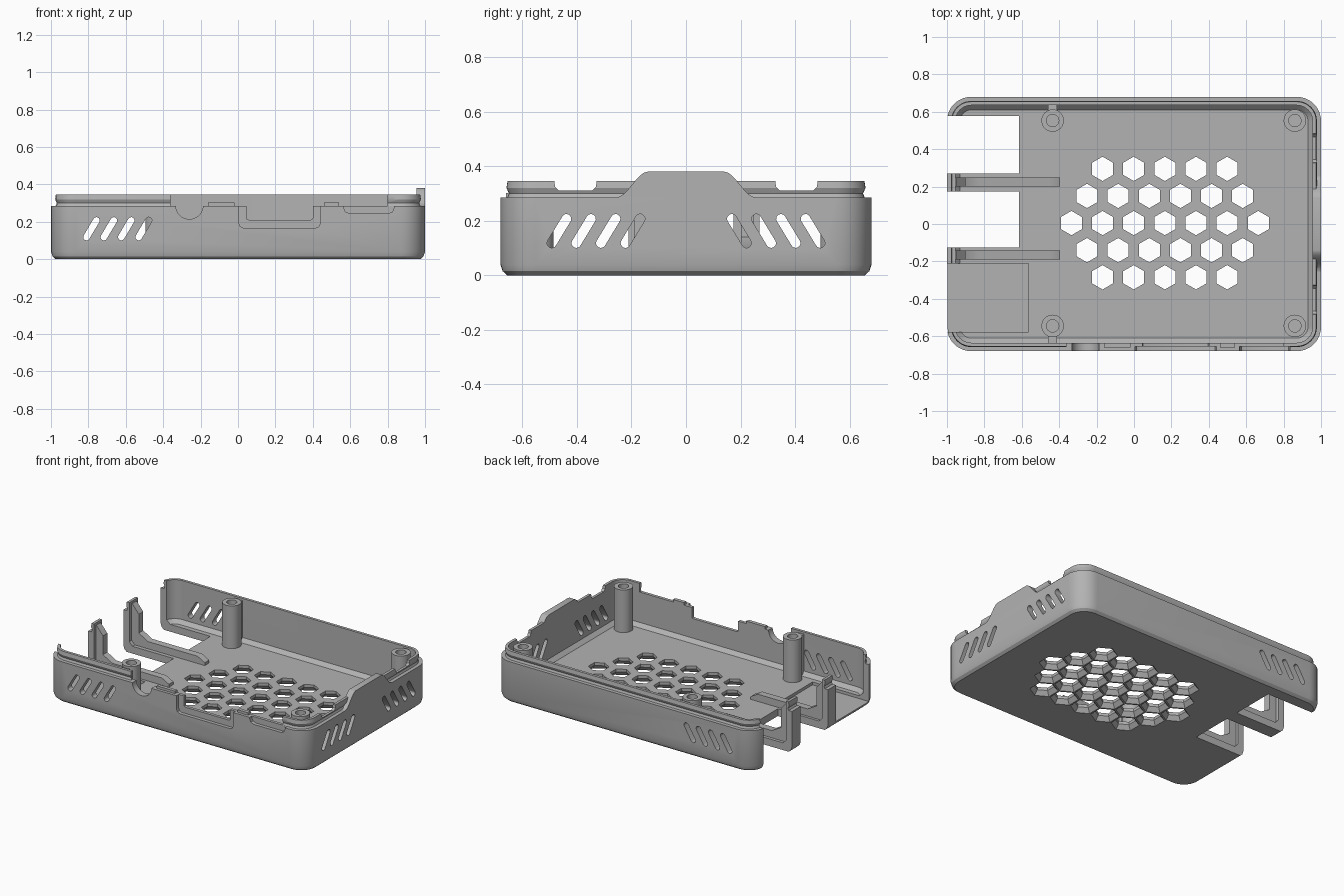
import bpy, bmesh, math
from mathutils import Vector

old = bpy.data.objects.get("Cube")
if old:
    bpy.data.objects.remove(old, do_unlink=True)

grey = bpy.data.materials.new("plain grey plastic")
grey.use_nodes = True
COLOUR = (0.45, 0.45, 0.45, 1)
grey.diffuse_color = COLOUR
grey.node_tree.nodes["Principled BSDF"].inputs["Base Color"].default_value = COLOUR


def loft(bm, loops):
    """Skin a stack of equal-length loops and cap both ends."""
    rings = [[bm.verts.new(p) for p in loop] for loop in loops]
    n = len(rings[0])
    faces = [bm.faces.new(rings[0]), bm.faces.new(rings[-1])]
    for a, b in zip(rings, rings[1:]):
        for i in range(n):
            j = (i + 1) % n
            faces.append(bm.faces.new((a[i], a[j], b[j], b[i])))
    bmesh.ops.recalc_face_normals(bm, faces=faces)


def prism(bm, pts, axis, start, end):
    """Extrude a 2D profile along the named axis."""
    place = {"x": lambda u, v, t: (t, u, v),
             "y": lambda u, v, t: (u, t, v),
             "z": lambda u, v, t: (u, v, t)}[axis]
    loft(bm, [[place(u, v, t) for u, v in pts] for t in (start, end)])


def box(bm, x0, x1, y0, y1, z0, z1):
    prism(bm, [(x0, y0), (x1, y0), (x1, y1), (x0, y1)], "z", z0, z1)


def circle(cx, cy, r, n, turn=0.0):
    return [(cx + r * math.cos(turn + math.tau * i / n),
             cy + r * math.sin(turn + math.tau * i / n)) for i in range(n)]


def at_height(pts, z):
    return [(x, y, z) for x, y in pts]


def rounded_rect(inset, hx=1.0, hy=0.68, radius=0.13, seg=10):
    r = radius - inset
    pts = []
    for q, (sx, sy) in enumerate([(1, 1), (-1, 1), (-1, -1), (1, -1)]):
        for i in range(seg + 1):
            a = math.pi / 2 * (q + i / seg)
            pts.append((sx * (hx - radius) + r * math.cos(a),
                        sy * (hy - radius) + r * math.sin(a)))
    return pts


def slot(lo, hi, r=0.0175, n=8):
    """Slanted slot with round ends."""
    a, b = Vector(lo), Vector(hi)
    base = math.atan2(b.y - a.y, b.x - a.x)
    pts = []
    for c, off in ((b, -math.pi / 2), (a, math.pi / 2)):
        for i in range(n + 1):
            t = base + off + math.pi * i / n
            pts.append((c.x + r * math.cos(t), c.y + r * math.sin(t)))
    return pts


def make(name, bm):
    mesh = bpy.data.meshes.new(name)
    bm.to_mesh(mesh)
    bm.free()
    obj = bpy.data.objects.new(name, mesh)
    bpy.context.collection.objects.link(obj)
    mesh.materials.append(grey)
    return obj


def cut(obj, bm):
    """Subtract the cutter mesh, bake the result and drop the cutter."""
    cutter = make("cutter", bm)
    cutter.hide_render = True
    mod = obj.modifiers.new("cut", "BOOLEAN")
    mod.operation, mod.solver, mod.object = "DIFFERENCE", "EXACT", cutter
    bpy.context.view_layer.update()
    deps = bpy.context.evaluated_depsgraph_get()
    baked = bpy.data.meshes.new_from_object(obj.evaluated_get(deps))
    obj.modifiers.clear()
    obj.data = baked
    bpy.data.objects.remove(cutter, do_unlink=True)


# Tray: outside, shelf, snap lip, inside wall and floor in one skin
WALL = [(0.025, 0), (0.008, 0.015), (0, 0.04), (0, 0.285), (0.025, 0.285),
        (0.031, 0.3), (0.022, 0.32), (0.026, 0.345), (0.045, 0.345),
        (0.045, 0.075), (0.07, 0.05)]
bm = bmesh.new()
loft(bm, [at_height(rounded_rect(d), z) for d, z in WALL])
tray = make("tray", bm)

# Vent slots in the long walls and the closed end
bm = bmesh.new()
for i in range(4):
    x = -0.81 + 0.093 * i
    for side in (-1, 1):
        prism(bm, slot((x, 0.118), (x + 0.053, 0.207)), "y", side * 0.6, side * 0.72)
        y = -0.492 + 0.09 * i
        prism(bm, slot((-side * y, 0.118), (-side * (y + 0.054), 0.207)), "x", 0.9, 1.05)

# Honeycomb floor vents, flared underneath
for row in range(-2, 3):
    count = 7 - abs(row)
    for i in range(count):
        x = 0.165 + (i - (count - 1) / 2) * 0.1665
        loft(bm, [at_height(circle(x, 0.005 + row * 0.145, r, 6, math.pi / 2), z)
                  for r, z in ((0.0933, -0.004), (0.065, 0.03), (0.065, 0.1))])

# Port openings in the open end
box(bm, -1.1, -0.615, 0.27, 0.577, -0.1, 0.5)
box(bm, -1.1, -0.615, -0.125, 0.175, -0.1, 0.5)
box(bm, -1.1, -0.565, -0.577, -0.21, 0.03, 0.5)

# Lip gaps along the front and the closed end
box(bm, -0.36, 0.8, -0.75, -0.6, 0.285, 0.5)
for s in (-1, 1):
    gap = [(0.485, 0.36), (0.48, 0.325), (0.465, 0.31),
           (0.345, 0.31), (0.33, 0.325), (0.325, 0.36)]
    prism(bm, [(s * y, z) for y, z in gap], "x", 0.9, 1.05)
cut(tray, bm)


def notch(x0, x1, z, c):
    """U-shaped notch with softened lower corners."""
    return [(x0, 0.4), (x0, z + c), (x0 + c * 0.3, z + c * 0.3), (x0 + c, z),
            (x1 - c, z), (x1 - c * 0.3, z + c * 0.3), (x1, z + c), (x1, 0.4)]


# Round jack notch and shallow plug recesses, then the through notches
bm = bmesh.new()
prism(bm, circle(-0.26, 0.287, 0.073, 32), "y", -0.75, -0.6)
prism(bm, notch(0.005, 0.44, 0.167, 0.025), "y", -0.75, -0.656)
prism(bm, notch(0.565, 0.835, 0.245, 0.03), "y", -0.75, -0.656)
cut(tray, bm)
bm = bmesh.new()
prism(bm, notch(0.045, 0.4, 0.21, 0.012), "y", -0.75, -0.6)
cut(tray, bm)

# Raised tab on the closed end, with S-curved shoulders
half = []
for i in range(9):
    t = i / 8
    half.append((0.255 - 0.115 * t, 0.285 + 0.095 * t * t * (3 - 2 * t)))
bm = bmesh.new()
prism(bm, half + [(-y, z) for y, z in reversed(half)], "x", 0.955, 1.0)
make("end_tab", bm)

# Small locating nubs on the front wall
for name, x0, x1 in (("left_nub", 0.46, 0.54), ("right_nub", -0.16, -0.02)):
    bm = bmesh.new()
    box(bm, x0, x1, -0.66, -0.635, 0.28, 0.302)
    make(name, bm)

# Hollow screw posts, the inner pair braced to the walls
for end, x in (("inner", -0.435), ("outer", 0.86)):
    for side, y in (("front", -0.545), ("back", 0.553)):
        bm = bmesh.new()
        loft(bm, [at_height(circle(x, y, r, 32), z) for r, z in
                  ((0.06, 0.03), (0.06, 0.345), (0.033, 0.345), (0.033, 0.08))])
        make(f"{side}_{end}_screw_post", bm)
        if end == "inner":
            s = 1 if y > 0 else -1
            bm = bmesh.new()
            box(bm, x - 0.024, x + 0.024, s * 0.6, s * 0.64, 0.04, 0.33)
            make(f"{side}_post_brace", bm)

# Bracing ribs behind the port dividers
RIB = [(-0.965, 0.035), (-0.965, 0.33), (-0.95, 0.33), (-0.9, 0.27), (-0.9, 0.14),
       (-0.83, 0.1), (-0.45, 0.1), (-0.395, 0.07), (-0.395, 0.035)]
for name, y in (("back_rib", 0.225), ("front_rib", -0.167)):
    bm = bmesh.new()
    prism(bm, RIB, "y", y - 0.024, y + 0.024)
    make(name, bm)

# Smooth the curves, keep the edges crisp
bpy.ops.object.select_all(action="DESELECT")
for obj in bpy.context.scene.objects:
    if obj.type == "MESH" and obj.data.materials and obj.data.materials[0] == grey:
        obj.select_set(True)
        bpy.context.view_layer.objects.active = obj
bpy.ops.object.shade_smooth_by_angle(angle=math.radians(30))
